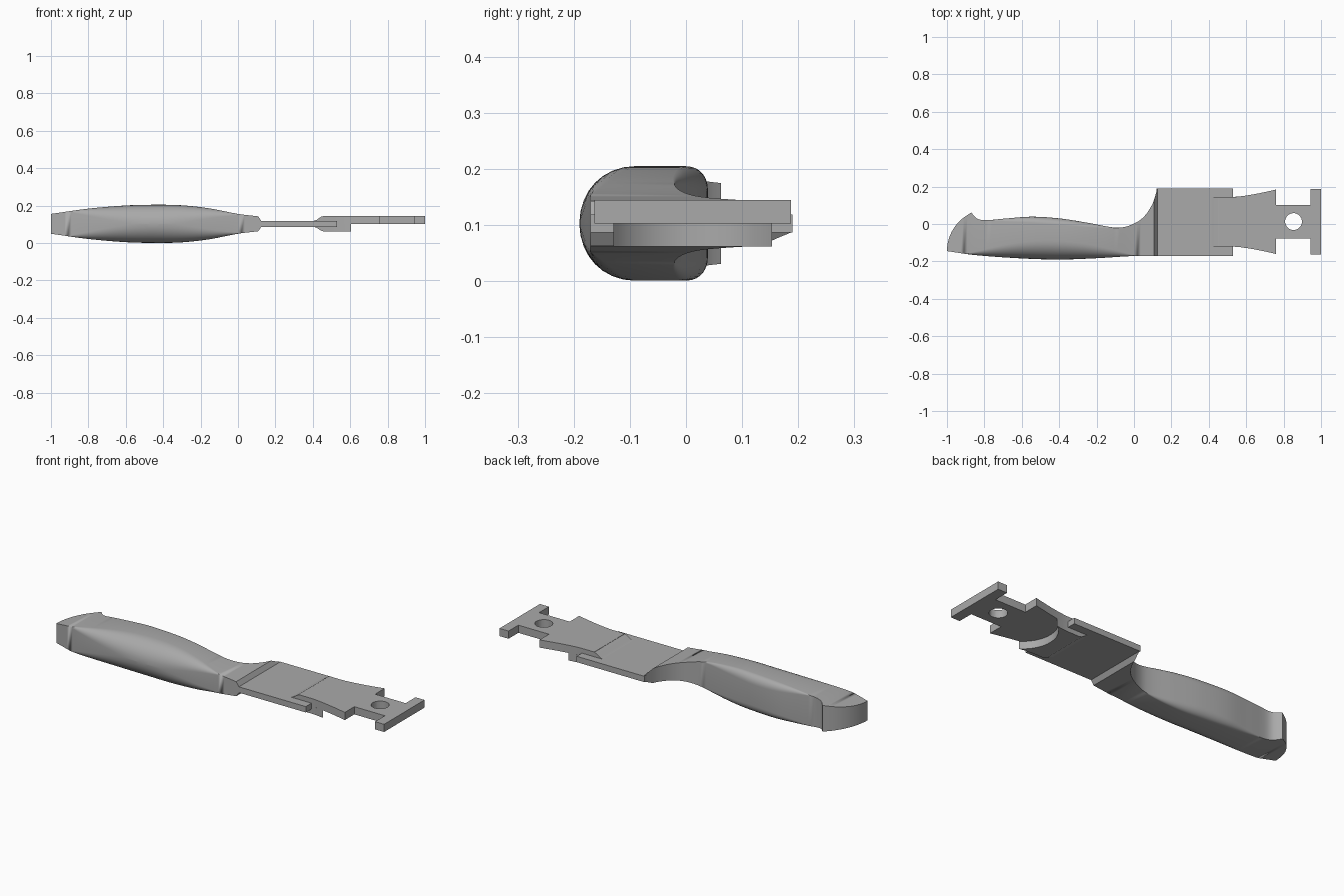
import bpy, bmesh, math

cube = bpy.data.objects.get("Cube")
if cube:
    bpy.data.objects.remove(cube, do_unlink=True)

grey = bpy.data.materials.new("plain_grey")
grey.use_nodes = True
grey.diffuse_color = (0.4, 0.4, 0.4, 1)
grey.node_tree.nodes["Principled BSDF"].inputs["Base Color"].default_value = (0.4, 0.4, 0.4, 1)

MID = 0.103      # height of the symmetry plane
CENTRE = 0.012   # y axis of the head


def finish(name, bm, angle=30):
    bmesh.ops.remove_doubles(bm, verts=bm.verts, dist=0.0004)
    bmesh.ops.recalc_face_normals(bm, faces=bm.faces)
    mesh = bpy.data.meshes.new(name)
    bm.to_mesh(mesh)
    bm.free()
    ob = bpy.data.objects.new(name, mesh)
    bpy.context.collection.objects.link(ob)
    mesh.materials.append(grey)
    bpy.ops.object.select_all(action='DESELECT')
    ob.select_set(True)
    bpy.context.view_layer.objects.active = ob
    bpy.ops.object.shade_smooth_by_angle(angle=math.radians(angle))
    return ob


def extrude(name, ring, shift):
    """Extrude a closed outline of 3D points along a vector."""
    bm = bmesh.new()
    face = bm.faces.new([bm.verts.new(p) for p in ring])
    geo = bmesh.ops.extrude_face_region(bm, geom=[face])["geom"]
    bmesh.ops.translate(bm, vec=shift, verts=[v for v in geo if isinstance(v, bmesh.types.BMVert)])
    return finish(name, bm)


def slab(name, outline, z0, z1):
    return extrude(name, [(x, y, z0) for x, y in outline], (0, 0, z1 - z0))


def curve(points, x):
    """Smooth interpolation through points sorted by x."""
    last = len(points) - 1

    def slope(k):
        a, b = points[max(k - 1, 0)], points[min(k + 1, last)]
        return (b[1] - a[1]) / (b[0] - a[0])
    for i in range(last):
        (xa, ya), (xb, yb) = points[i], points[i + 1]
        if x <= xb:
            w = xb - xa
            t = max(0, (x - xa) / w)
            return ((2*t**3 - 3*t*t + 1) * ya + (t**3 - 2*t*t + t) * w * slope(i)
                    + (3*t*t - 2*t**3) * yb + (t**3 - t*t) * w * slope(i + 1))
    return points[-1][1]


def bump(x, a, peak, b):
    if not a < x < b:
        return 0
    t = (x - a) / (peak - a) if x < peak else (b - x) / (b - peak)
    return math.sin(t * math.pi / 2)


# Grip: outline and thickness curves
belly = [(-1, -.145), (-.85, -.166), (-.6, -.184), (-.4, -.19), (-.2, -.183), (0, -.171), (.125, -.17)]
back = [(-.87, .062), (-.855, .043), (-.835, .027), (-.8, .02), (-.7, .028), (-.55, .039),
        (-.4, .03), (-.25, .007), (-.12, -.017), (-.06, -.018), (.01, .007), (.06, .046),
        (.1, .11), (.118, .165), (.125, .19)]
thick = [(-1, .053), (-.8, .081), (-.6, .098), (-.45, .102), (-.3, .099), (-.15, .082),
         (0, .053), (.108, .04)]


def section(x):
    y0 = curve(belly, x)
    if x < -.87:
        y1 = -.145 + math.sqrt(max(0, .225**2 - (x + .775)**2))
    else:
        y1 = curve(back, x)
    y1 = max(y1, y0)
    h = curve(thick, min(x, .108))
    if x > .108:
        h = .04 - .025 * (x - .108) / .017
    f = bump(x, -.9, -.45, .01)
    b = bump(x, -.78, -.45, -.08)
    quarter = []
    # Rounded corners of the upper half, front then back
    for cy, ry, rz, sign in ((y0, .1 * f, h * f**.7, -1), (y1, .036 * b, .045 * b, 1)):
        for k in range(9):
            a = math.pi / 2 * (k / 8 if sign < 0 else 1 - k / 8)
            quarter.append((cy - sign * ry * (1 - math.cos(a)), h - rz * (1 - math.sin(a))))
    ring = quarter + [(y, -z) for y, z in reversed(quarter)]
    return [(x, y, MID + z) for y, z in ring]


stations = [-1 + .13 * (i / 12)**2 for i in range(12)]
stations += [-.87 + .01 * i for i in range(6)]
stations += [-.81 + .9 * i / 50 for i in range(51)]
stations += [.1, .108, .113, .118, .125]
bm = bmesh.new()
rings = [[bm.verts.new(p) for p in section(x)] for x in stations]
n = len(rings[0])
for a, b in zip(rings, rings[1:]):
    for i in range(n):
        j = (i + 1) % n
        bm.faces.new((a[i], a[j], b[j], b[i]))
bm.faces.new(rings[-1])
finish("grip", bm)

# Flat tang plate
slab("tang_plate", [(.12, -.17), (.53, -.17), (.53, .19), (.12, .19)], MID - .016, MID + .016)


# Head: flared sides mirrored about its axis
def flare(x):
    t = max(0, (x - .53) / .23)
    return .1325 + .04 * t**1.4


def mirrored(half):
    return [(x, CENTRE + w) for x, w in half] + [(x, CENTRE - w) for x, w in reversed(half)]


half = [(.455, .1325)] + [(x, flare(x)) for x in [.53 + .023 * i for i in range(11)]]
half += [(.76, .09), (.945, .09), (.945, .175), (1, .175)]
head = slab("head_plate", mirrored(half), MID, .145)

# Round hole through the neck
bpy.ops.mesh.primitive_cylinder_add(vertices=40, radius=.045, depth=.3, location=(.853, .013, MID))
cutter = bpy.context.object
cutter.name = "hole_cutter"
cutter.hide_render = True
cutter.hide_set(True)
cut = head.modifiers.new("hole", 'BOOLEAN')
cut.object = cutter
cut.solver = 'EXACT'
bpy.context.view_layer.objects.active = head
bpy.ops.object.modifier_apply(modifier=cut.name)
bpy.data.objects.remove(cutter, do_unlink=True)

# Lower pad with a hollow, curved end
half = [(.455, .1325), (.53, .1325), (.57, flare(.57)), (.605, flare(.605))]
r, w = .17, flare(.605)
far = math.asin(w / r)
hollow = .605 + r * math.cos(far)
half += [(hollow - r * math.cos(far * k / 12), r * math.sin(far * k / 12)) for k in range(11, 0, -1)]
slab("lower_pad", mirrored(half), .062, MID)

# Sloped shoulder joining plate and head
shoulder = [(.405, .119), (.42, .124), (.445, .141), (.46, .145), (.46, .062), (.445, .066),
            (.42, .082), (.405, .087)]
extrude("shoulder", [(x, CENTRE - .1325, z) for x, z in shoulder], (0, .265, 0))
